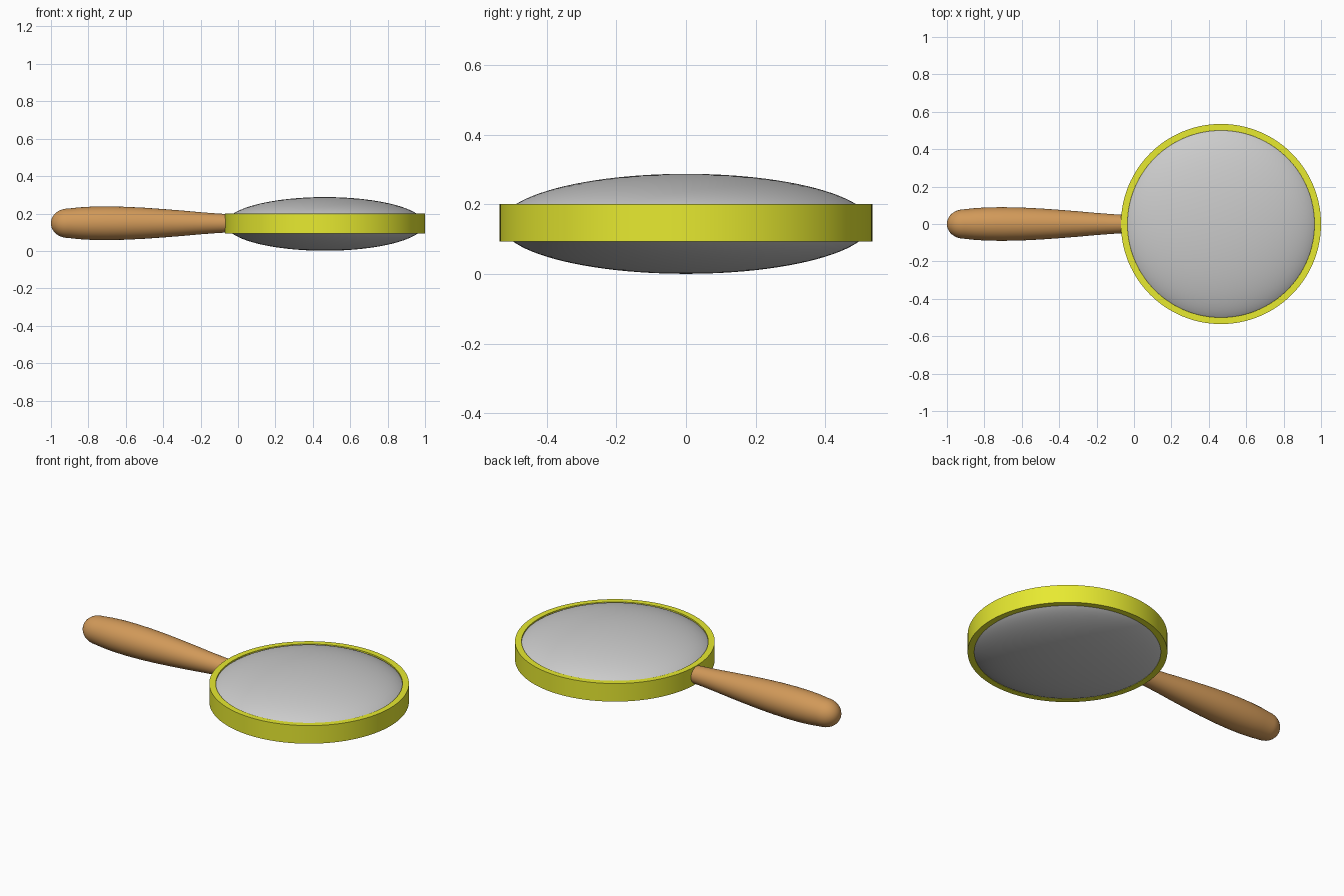
import bpy
import math
from mathutils import Matrix

if "Cube" in bpy.data.objects:
    bpy.data.objects.remove(bpy.data.objects["Cube"])


def material(name, color):
    m = bpy.data.materials.new(name)
    m.diffuse_color = color
    m.use_nodes = True
    m.node_tree.nodes["Principled BSDF"].inputs["Base Color"].default_value = m.diffuse_color
    return m


def lathe(name, profile, matrix, closed=False, steps=96, mat=None):
    """Spin (radius, height) points around z, then place with a matrix."""
    n = len(profile)
    verts, faces = [], []
    for s in range(steps):
        a = 2 * math.pi * s / steps
        verts += [(r * math.cos(a), r * math.sin(a), h) for r, h in profile]
    for s in range(steps):
        t = (s + 1) % steps
        for i in range(n if closed else n - 1):
            j = (i + 1) % n
            faces.append((s * n + i, t * n + i, t * n + j, s * n + j))
    if not closed:
        faces.append([s * n for s in reversed(range(steps))])
        faces.append([s * n + n - 1 for s in range(steps)])
    me = bpy.data.meshes.new(name)
    me.from_pydata(verts, [], faces)
    me.transform(matrix)
    ob = bpy.data.objects.new(name, me)
    bpy.context.collection.objects.link(ob)
    if mat:
        me.materials.append(mat)
    bpy.ops.object.select_all(action='DESELECT')
    ob.select_set(True)
    bpy.context.view_layer.objects.active = ob
    bpy.ops.object.shade_smooth_by_angle(angle=math.radians(35))
    return ob


yellow = material("yellow_frame", (0.80, 0.82, 0.03, 1))
wood = material("wood", (0.64, 0.32, 0.10, 1))
CX = 0.465

# frame: flat square-section ring
lathe("frame_ring", [(0.5, 0.094), (0.535, 0.094), (0.535, 0.201), (0.5, 0.201)],
      Matrix.Translation((CX, 0, 0)), closed=True, steps=128, mat=yellow)

# lens: flattened sphere seated inside the ring
bpy.ops.mesh.primitive_uv_sphere_add(segments=128, ring_count=48, radius=1,
                                     location=(CX, 0, 0.1445))
lens = bpy.context.object
lens.name = "lens"
lens.scale = (0.531, 0.531, 0.1435)
bpy.ops.object.transform_apply(location=False, rotation=False, scale=True)
bpy.ops.object.shade_smooth()

# handle: rounded butt tapering to the ring, smooth interpolation of key radii
keys = [(0.095, 0.079), (0.15, 0.085), (0.22, 0.089), (0.30, 0.09), (0.40, 0.088),
        (0.50, 0.083), (0.60, 0.076), (0.70, 0.068), (0.80, 0.059), (0.88, 0.053), (0.945, 0.049)]
butt = [(0.079 * math.sin(a) ** 0.95 + 1e-4, 0.095 * (1 - math.cos(a)))
        for a in (math.pi / 2 * i / 10 for i in range(10))]
lathe("handle", butt + [(r, h) for h, r in keys],
      Matrix.Translation((-1, 0, 0.148)) @ Matrix.Rotation(math.pi / 2, 4, 'Y'),
      steps=48, mat=wood)
